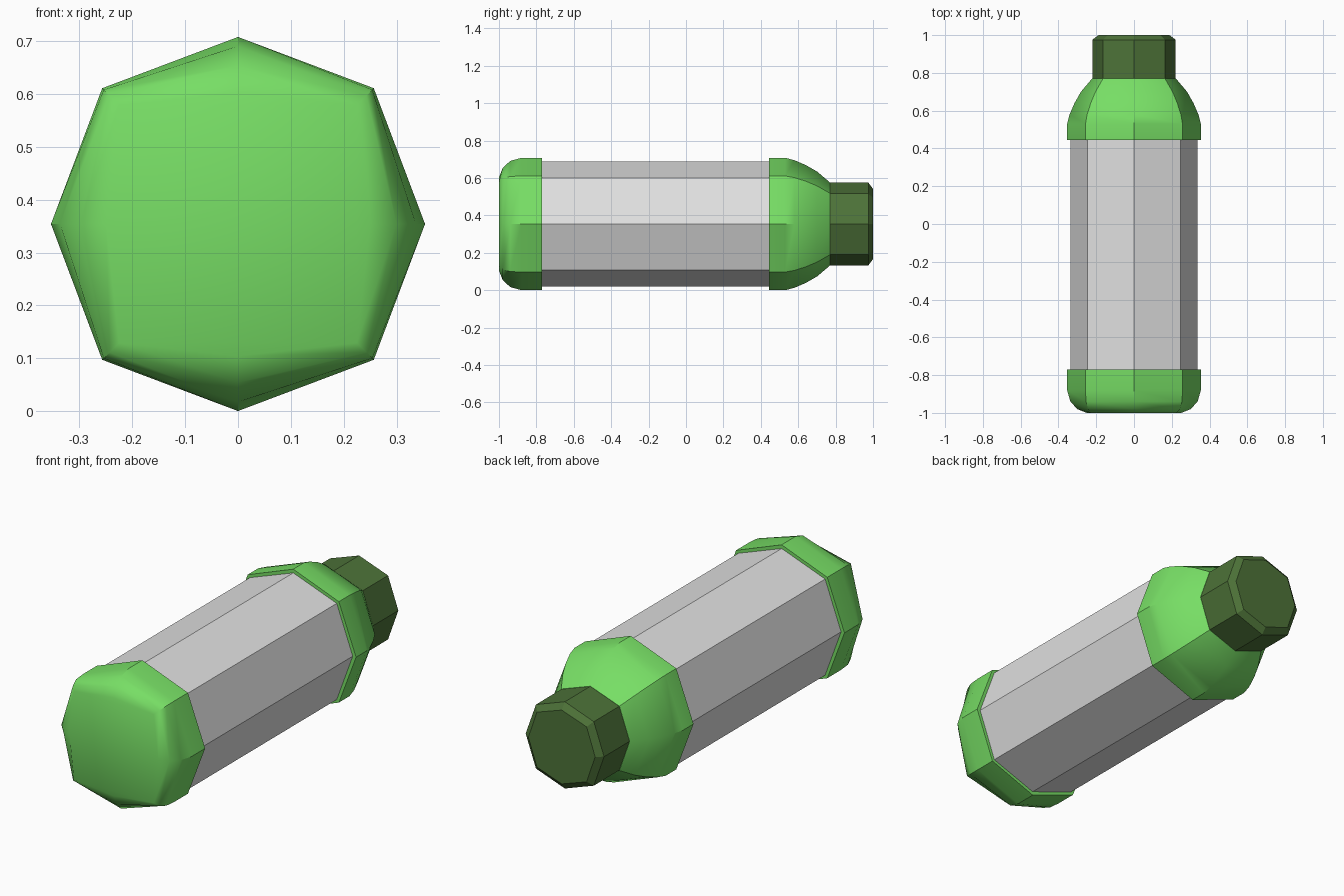
import bpy, bmesh
from math import radians, sin, cos, tau

cube = bpy.data.objects.get("Cube")
if cube:
    bpy.data.objects.remove(cube)

CENTRE_Z = 0.354
SIDES = 8


def material(name, rgb):
    mat = bpy.data.materials.new(name)
    mat.use_nodes = True
    colour = (*rgb, 1)
    mat.diffuse_color = colour
    bsdf = next(n for n in mat.node_tree.nodes if n.type == 'BSDF_PRINCIPLED')
    bsdf.inputs["Base Color"].default_value = colour
    return mat


def octagon_loft(name, rings, mat, smooth=False):
    """Loft closed octagons along y; each ring is (y, axis radius, diagonal offset)."""
    bm = bmesh.new()
    loops = []
    for y, axis, diagonal in rings:
        loop = []
        for i in range(SIDES):
            a = tau * i / SIDES
            r = diagonal / cos(tau / SIDES) if i % 2 else axis
            loop.append(bm.verts.new((r * cos(a), y, CENTRE_Z + r * sin(a))))
        loops.append(loop)
    for low, high in zip(loops, loops[1:]):
        for i in range(SIDES):
            j = (i + 1) % SIDES
            bm.faces.new((low[i], low[j], high[j], high[i]))
    bm.faces.new(loops[0])
    bm.faces.new(loops[-1])
    bmesh.ops.recalc_face_normals(bm, faces=bm.faces)
    mesh = bpy.data.meshes.new(name)
    bm.to_mesh(mesh)
    bm.free()
    mesh.materials.append(mat)
    obj = bpy.data.objects.new(name, mesh)
    bpy.context.collection.objects.link(obj)
    if smooth:
        bpy.ops.object.select_all(action='DESELECT')
        obj.select_set(True)
        bpy.context.view_layer.objects.active = obj
        bpy.ops.object.shade_smooth_by_angle(angle=radians(38))
    return obj


grey = material("light grey", (0.75, 0.75, 0.75))
green = material("bright green", (0.185, 0.73, 0.13))
dark = material("dark green", (0.075, 0.17, 0.04))

# Straight body, ends tucked inside the collars
octagon_loft("body", [(-0.80, 0.335, 0.245), (0.48, 0.335, 0.245)], grey)

# Rounded base cup
octagon_loft("base_cup", [
    (-1.00, 0.25, 0.225), (-0.98, 0.30, 0.243), (-0.94, 0.337, 0.254),
    (-0.88, 0.354, 0.257), (-0.77, 0.354, 0.257)], green, smooth=True)

# Shoulder tapering to the neck
octagon_loft("shoulder", [
    (0.445, 0.354, 0.257), (0.53, 0.354, 0.257), (0.58, 0.341, 0.248),
    (0.64, 0.315, 0.229), (0.70, 0.281, 0.204), (0.77, 0.222, 0.164)],
    green, smooth=True)

# Screw cap with chamfered rim
octagon_loft("cap", [
    (0.765, 0.221, 0.163), (0.975, 0.221, 0.163), (1.00, 0.188, 0.14)], dark)
